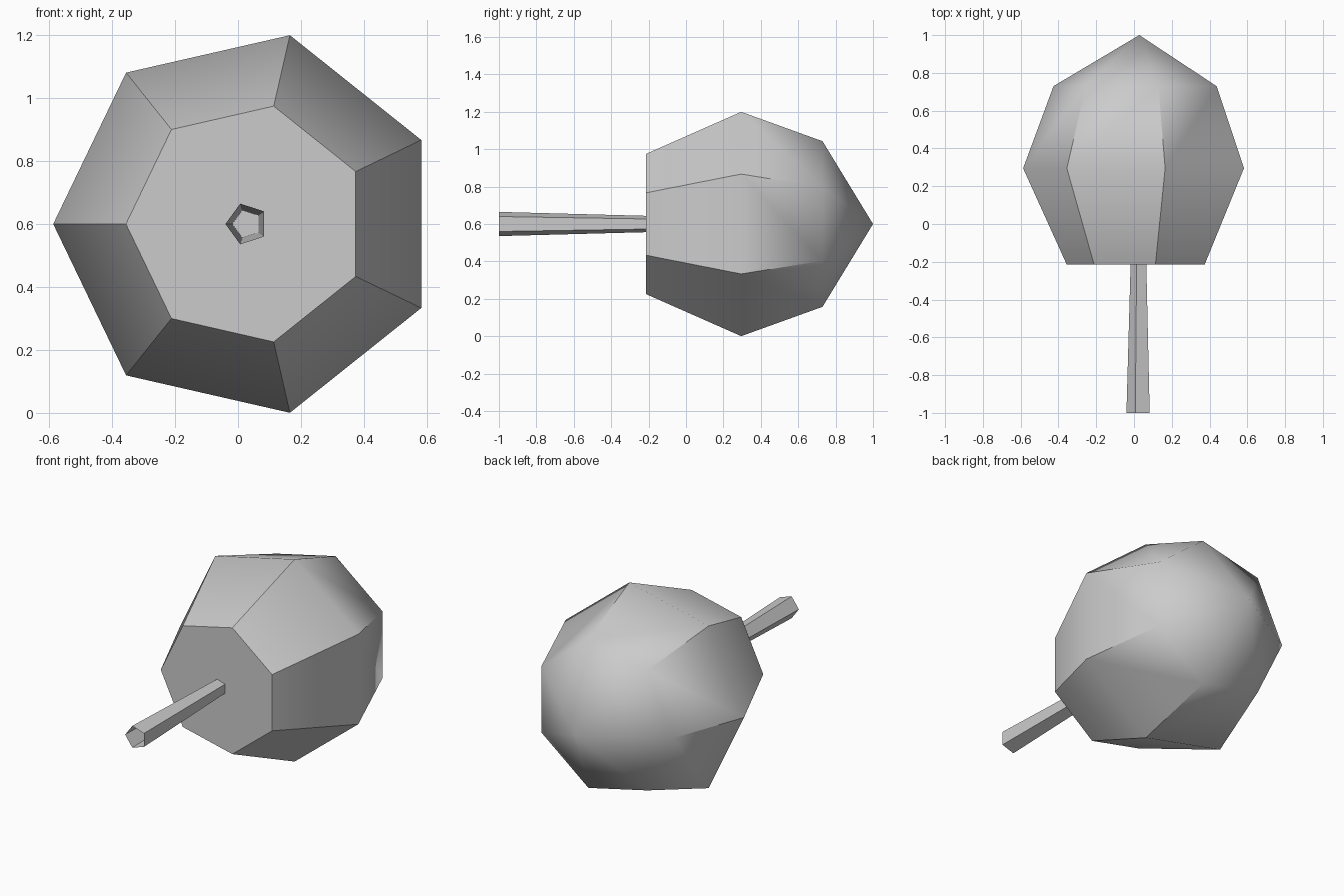
import bpy
import bmesh
from math import cos, sin, pi, radians

cube = bpy.data.objects.get("Cube")
if cube:
    bpy.data.objects.remove(cube, do_unlink=True)

AXIS_X, AXIS_Z = 0.028, 0.6
FRONT_Y = -0.215

grey = bpy.data.materials.new("light grey")
grey.use_nodes = True
colour = (0.6, 0.6, 0.6, 1)
grey.diffuse_color = colour
grey.node_tree.nodes["Principled BSDF"].inputs["Base Color"].default_value = colour


def lathe(name, sides, profile, cap_start=False, tip_y=None):
    """Rings of (y, radius) around the long axis, with a corner towards -x."""
    bm = bmesh.new()
    rings = []
    for y, r in profile:
        ring = []
        for i in range(sides):
            a = 2 * pi * i / sides
            ring.append(bm.verts.new((AXIS_X - r * cos(a), y, AXIS_Z + r * sin(a))))
        rings.append(ring)
    for a, b in zip(rings, rings[1:]):
        for i in range(sides):
            j = (i + 1) % sides
            bm.faces.new((a[i], a[j], b[j], b[i]))
    if cap_start:
        bm.faces.new(rings[0][::-1])
    if tip_y is not None:
        tip = bm.verts.new((AXIS_X, tip_y, AXIS_Z))
        last = rings[-1]
        for i in range(sides):
            bm.faces.new((last[i], last[(i + 1) % sides], tip))
    # Make the side walls face away from the axis
    bm.normal_update()
    wall = bm.faces[:][0]
    c = wall.calc_center_median()
    if wall.normal.x * (c.x - AXIS_X) + wall.normal.z * (c.z - AXIS_Z) < 0:
        bmesh.ops.reverse_faces(bm, faces=bm.faces[:])
    mesh = bpy.data.meshes.new(name)
    bm.to_mesh(mesh)
    bm.free()
    mesh.materials.append(grey)
    obj = bpy.data.objects.new(name, mesh)
    bpy.context.collection.objects.link(obj)
    bpy.ops.object.select_all(action='DESELECT')
    obj.select_set(True)
    bpy.context.view_layer.objects.active = obj
    bpy.ops.object.shade_smooth_by_angle(angle=radians(44))
    return obj


# Seven-sided bulb: flat front, widest in the middle, pointed at the back
lathe("bulb", 7, [(FRONT_Y, 0.384), (0.295, 0.615), (0.73, 0.454)],
      cap_start=True, tip_y=1.0)

# Hollow five-sided stem, open at its wider free end
lathe("stem", 5, [(-1.0, 0.068), (FRONT_Y, 0.046)])
